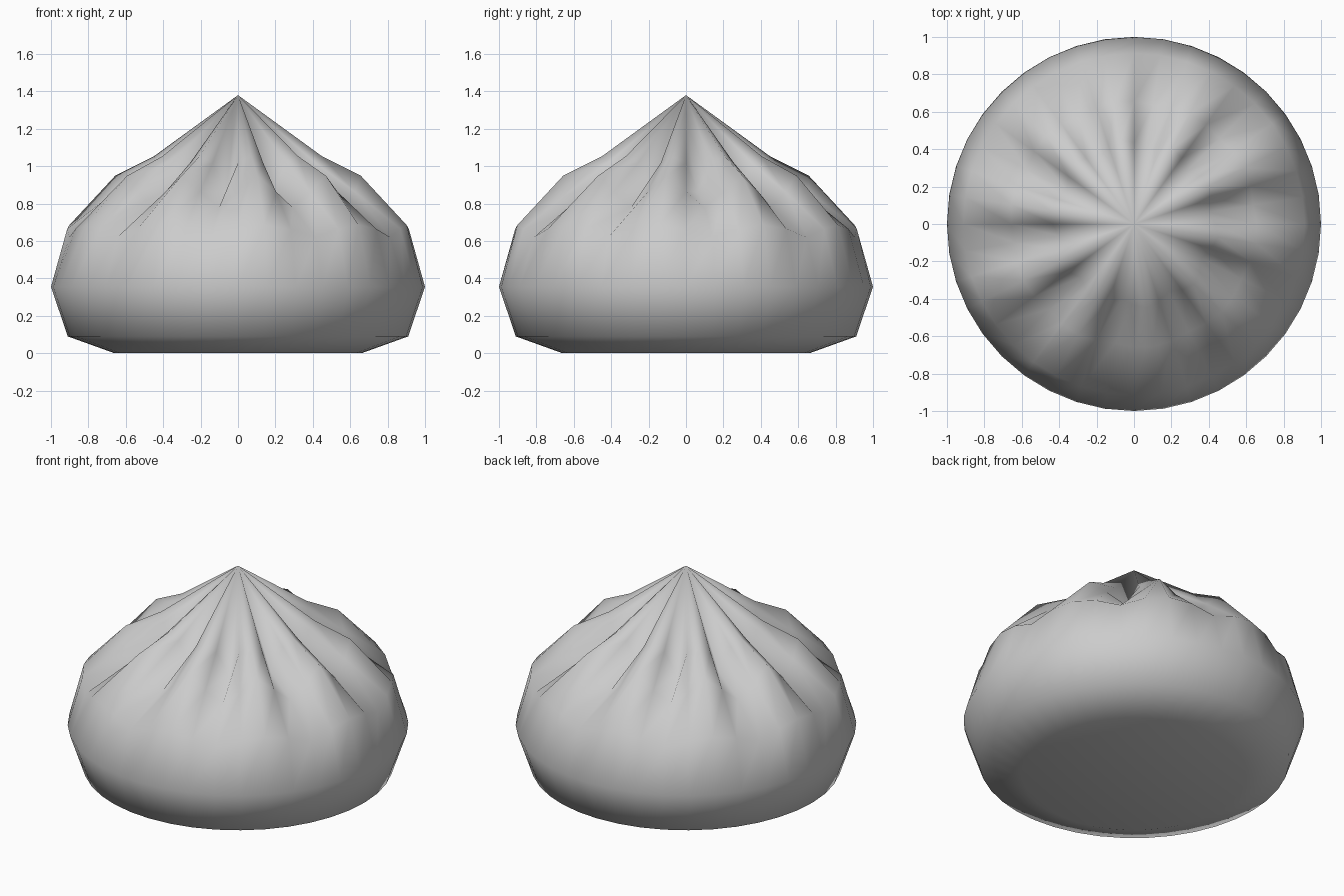
import bpy, bmesh, math

if "Cube" in bpy.data.objects:
    bpy.data.objects.remove(bpy.data.objects["Cube"])

SIDES = 40          # four columns per pleat: side, groove, side, ridge
APEX = 1.38

# ring profile: radius, height, side drop, groove drop, groove inset
PROFILE = [
    (0.66, 0.00, 0.00, 0.00, 0.00),
    (0.91, 0.09, 0.00, 0.00, 0.00),
    (1.00, 0.355, 0.00, 0.00, 0.00),
    (0.913, 0.685, 0.02, 0.065, 0.00),
    (0.665, 0.949, 0.085, 0.17, 0.02),
    (0.455, 1.053, 0.035, 0.19, 0.05),
]


def pleat_ring(bm, radius, height, side, groove, inset):
    ring = []
    for i in range(SIDES):
        phase = i % 4
        drop = (side, groove, side, 0)[phase]
        r = radius - inset * (0.4, 1, 0.4, 0)[phase]
        a = 2 * math.pi * i / SIDES
        ring.append(bm.verts.new((r * math.cos(a), r * math.sin(a), height - drop)))
    return ring


# pleated dumpling body
bm = bmesh.new()
rings = [pleat_ring(bm, *row) for row in PROFILE]
for low, high in zip(rings, rings[1:]):
    for i in range(SIDES):
        j = (i + 1) % SIDES
        bm.faces.new((low[i], low[j], high[j], high[i]))

# pinched tip and flat underside
tip = bm.verts.new((0, 0, APEX))
for i in range(SIDES):
    bm.faces.new((rings[-1][i], rings[-1][(i + 1) % SIDES], tip))
bm.faces.new(list(reversed(rings[0])))
for face in bm.faces:
    face.smooth = True
bmesh.ops.recalc_face_normals(bm, faces=bm.faces[:])

mesh = bpy.data.meshes.new("pleated_dumpling")
bm.to_mesh(mesh)
bm.free()
dumpling = bpy.data.objects.new("pleated_dumpling", mesh)
bpy.context.collection.objects.link(dumpling)
